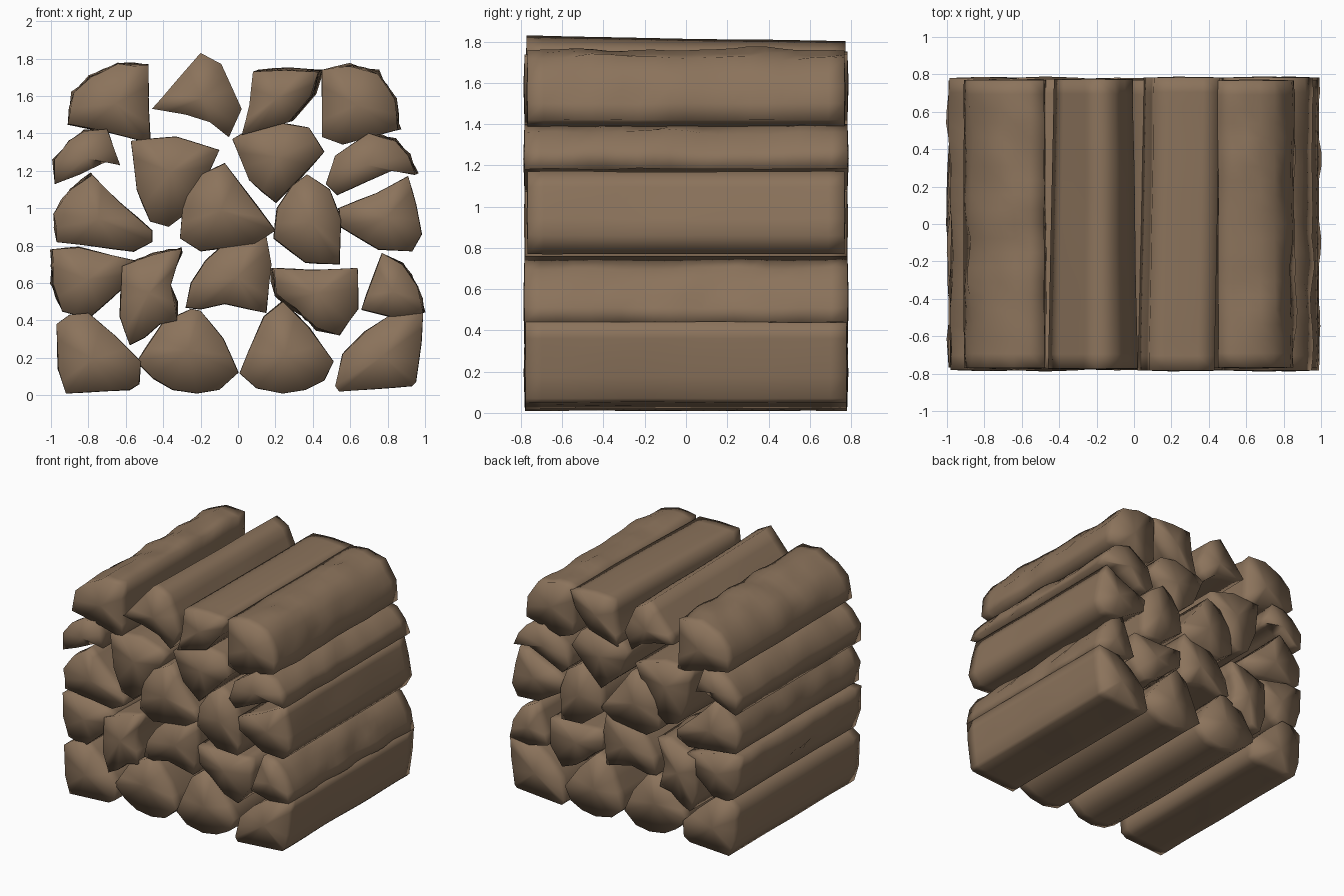
import bpy, bmesh, math
from mathutils import Vector, noise

wood = bpy.data.materials.new("brown wood")
wood.diffuse_color = (0.26, 0.172, 0.106, 1)

HALF = 0.775      # half length of a log
ROWS = 20         # rings along a log
count = 0


def log(name, pts, bark=None, shift=(0, 0), scale=1.0):
    """Split log: outline in x,z run along y. bark = direction in degrees of the
    rough side; shift and scale change the outline towards the back end."""
    global count
    count += 1
    # clockwise outlines are turned round, long edges are cut up
    area = sum(a[0] * b[1] - b[0] * a[1] for a, b in zip(pts, pts[1:] + pts[:1]))
    if area < 0:
        pts = pts[::-1]
    ring = []
    for a, b in zip(pts, pts[1:] + pts[:1]):
        a, b = Vector(a), Vector(b)
        n = max(1, round((b - a).length / 0.09))
        t = (b - a).normalized()
        for i in range(n):
            ring.append((a.lerp(b, i / n), Vector((t.y, -t.x))))
    mid = sum((p for p, _ in ring), Vector((0, 0))) / len(ring)
    face = None
    if bark is not None:
        face = Vector((math.cos(math.radians(bark)), math.sin(math.radians(bark))))
    bm = bmesh.new()
    rings = []
    half = HALF + 0.008 * math.sin(count * 2.3)
    for j in range(ROWS + 1):
        f = j / ROWS
        y = (2 * f - 1) * half
        verts = []
        for p, nrm in ring:
            q = mid + (p - mid) * (1 + (scale - 1) * f) + Vector(shift) * f
            rough = 0.007
            k = Vector((q.x * 3, y * 2, q.y * 3 + count * 7))
            if face and nrm.dot(face) > 0.3:
                rough = 0.028
                k = Vector((q.x * 9, y * 4.5, q.y * 9 + count * 7))
            if j in (0, ROWS):
                rough *= 0.4
            q = q + nrm * (noise.noise(k) * rough)
            verts.append(bm.verts.new((q.x, y, max(q.y, 0.0))))
        rings.append(verts)
    n = len(ring)
    for r0, r1 in zip(rings, rings[1:]):
        for i in range(n):
            bm.faces.new((r0[i], r0[(i + 1) % n], r1[(i + 1) % n], r1[i]))
    # sawn ends, very slightly domed
    for verts, s in ((rings[0], -1), (rings[-1], 1)):
        c = sum((v.co for v in verts), Vector()) / n
        hub = bm.verts.new((c.x, s * (half + 0.006), c.z))
        for i in range(n):
            bm.faces.new((verts[i], verts[(i + 1) % n], hub))
    bmesh.ops.recalc_face_normals(bm, faces=bm.faces)
    for fc in bm.faces:
        fc.smooth = True
    me = bpy.data.meshes.new(name)
    bm.to_mesh(me)
    bm.free()
    me.materials.append(wood)
    bpy.context.collection.objects.link(bpy.data.objects.new(name, me))


# bottom row
log("log_1_left", [(-.97, .38), (-.9, .43), (-.80, .44), (-.66, .32), (-.52, .18), (-.53, .06),
                   (-.58, .03), (-.92, .01), (-.96, .14)])
log("log_1_mid_left", [(-.25, .46), (-.40, .39), (-.54, .18), (-.45, .09), (-.35, .03), (-.22, .01),
                       (-.10, .03), (0, .12), (-.08, .30), (-.2, .45)])
log("log_1_mid_right", [(.01, .12), (.06, .24), (.14, .42), (.24, .5), (.38, .36), (.51, .18),
                        (.46, .08), (.36, .03), (.24, .01), (.1, .04)])
log("log_1_right", [(.52, .05), (.56, .22), (.68, .34), (.80, .42), (.99, .44), (.98, .28),
                    (.95, .07), (.93, .05), (.54, .02)])

# second row
log("log_2_left", [(-.99, .78), (-.85, .79), (-.55, .72), (-.62, .57), (-.80, .41), (-.94, .45),
                   (-.99, .6)], bark=180)
log("log_2_mid_left", [(-.62, .69), (-.45, .75), (-.30, .78), (-.36, .59), (-.32, .40), (-.42, .38),
                       (-.50, .31), (-.58, .27), (-.63, .42)], bark=80)
log("log_2_middle", [(-.28, .47), (-.25, .60), (-.17, .72), (-.07, .81), (.15, .86), (.18, .7),
                     (.15, .44), (-.07, .49), (-.2, .46)])
log("log_2_mid_right", [(.19, .68), (.40, .67), (.64, .68), (.64, .46), (.54, .32), (.42, .36),
                        (.31, .46), (.20, .54)], bark=240)
log("log_2_right", [(.77, .76), (.88, .7), (.96, .58), (.99, .44), (.82, .42), (.66, .46)], bark=40)

# third row
log("log_3_left", [(-.78, 1.18), (-.62, 1.02), (-.46, .88), (-.46, .82), (-.56, .77), (-.8, .8),
                   (-.97, .82), (-.98, .97), (-.89, 1.1)], bark=150)
log("log_3_middle", [(-.07, 1.24), (.05, 1.08), (.20, .88), (.09, .81), (-.2, .77), (-.31, .84),
                     (-.29, 1.07), (-.2, 1.18)])
log("log_3_mid_right", [(.37, 1.18), (.49, 1.1), (.55, .94), (.54, .70), (.36, .71), (.19, .84),
                        (.21, 1.0), (.29, 1.12)])
log("log_3_right", [(.54, 1.0), (.74, 1.08), (.91, 1.17), (.95, 1.02), (.98, .86), (.93, .77),
                    (.75, .78), (.55, .9)])

# fourth row
log("log_4_left", [(-.9, 1.36), (-.82, 1.41), (-.70, 1.42), (-.63, 1.23), (-.7, 1.25), (-.85, 1.18),
                   (-.98, 1.13), (-.98, 1.26)], bark=150)
log("log_4_mid_left", [(-.57, 1.36), (-.33, 1.38), (-.1, 1.31), (-.18, 1.14), (-.28, .97), (-.37, .9),
                       (-.47, .93), (-.54, 1.1)])
log("log_4_mid_right", [(-.03, 1.37), (.08, 1.43), (.2, 1.46), (.38, 1.43), (.46, 1.30), (.33, 1.16),
                        (.2, 1.03), (.06, 1.15)])
log("log_4_right", [(.47, 1.13), (.52, 1.28), (.70, 1.40), (.84, 1.36), (.91, 1.28), (.95, 1.18),
                    (.82, 1.2), (.68, 1.14), (.53, 1.07)], bark=40)

# top row
log("log_5_left", [(-.48, 1.76), (-.48, 1.55), (-.47, 1.35), (-.71, 1.41), (-.91, 1.45), (-.88, 1.62),
                   (-.79, 1.70), (-.64, 1.77)], bark=130)
log("log_5_mid_left", [(-.46, 1.53), (-.34, 1.67), (-.2, 1.83), (-.09, 1.77), (-.03, 1.64), (.02, 1.53),
                       (-.05, 1.38), (-.15, 1.46), (-.28, 1.5)], scale=0.88)
log("log_5_mid_right", [(.08, 1.73), (.25, 1.74), (.43, 1.73), (.39, 1.60), (.27, 1.46), (.02, 1.39),
                        (.06, 1.55)], shift=(.03, .01))
log("log_5_right", [(.45, 1.74), (.6, 1.76), (.75, 1.72), (.84, 1.58), (.86, 1.42), (.70, 1.38),
                    (.56, 1.34), (.45, 1.38), (.45, 1.56)], bark=40)
